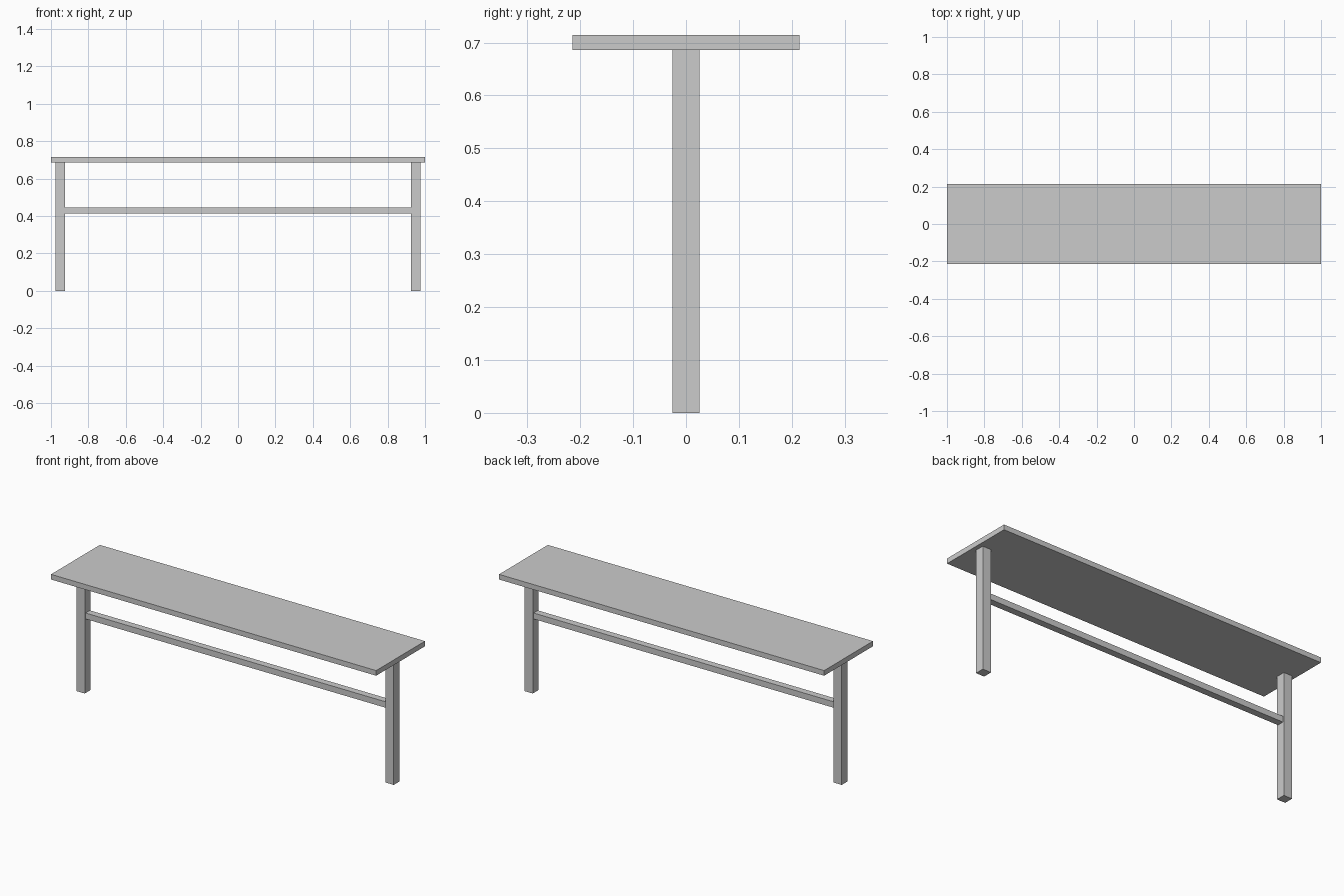
import bpy

if "Cube" in bpy.data.objects:
    bpy.data.objects.remove(bpy.data.objects["Cube"])


def box(name, x, y, z):
    """Axis-aligned box from (min, max) ranges."""
    bpy.ops.mesh.primitive_cube_add(
        size=1, location=[(a + b) / 2 for a, b in (x, y, z)])
    ob = bpy.context.object
    ob.name = name
    ob.scale = [b - a for a, b in (x, y, z)]
    bpy.ops.object.transform_apply(location=False, rotation=False, scale=True)
    return ob


HEIGHT, SEAT_BOTTOM = 0.7143, 0.6857
LEG_X, LEG_HALF = 0.95, 0.0257
INNER = LEG_X - LEG_HALF

# Seat board
box("seat", (-1, 1), (-0.2143, 0.2143), (SEAT_BOTTOM, HEIGHT))

# One square leg at each end
for side, label in ((-1, "left"), (1, "right")):
    cx = side * LEG_X
    box(label + "_leg", (cx - LEG_HALF, cx + LEG_HALF),
        (-LEG_HALF, LEG_HALF), (0, SEAT_BOTTOM))

# Stretcher rail between the legs
box("stretcher", (-INNER, INNER), (-0.019, 0.019), (0.412, 0.445))
